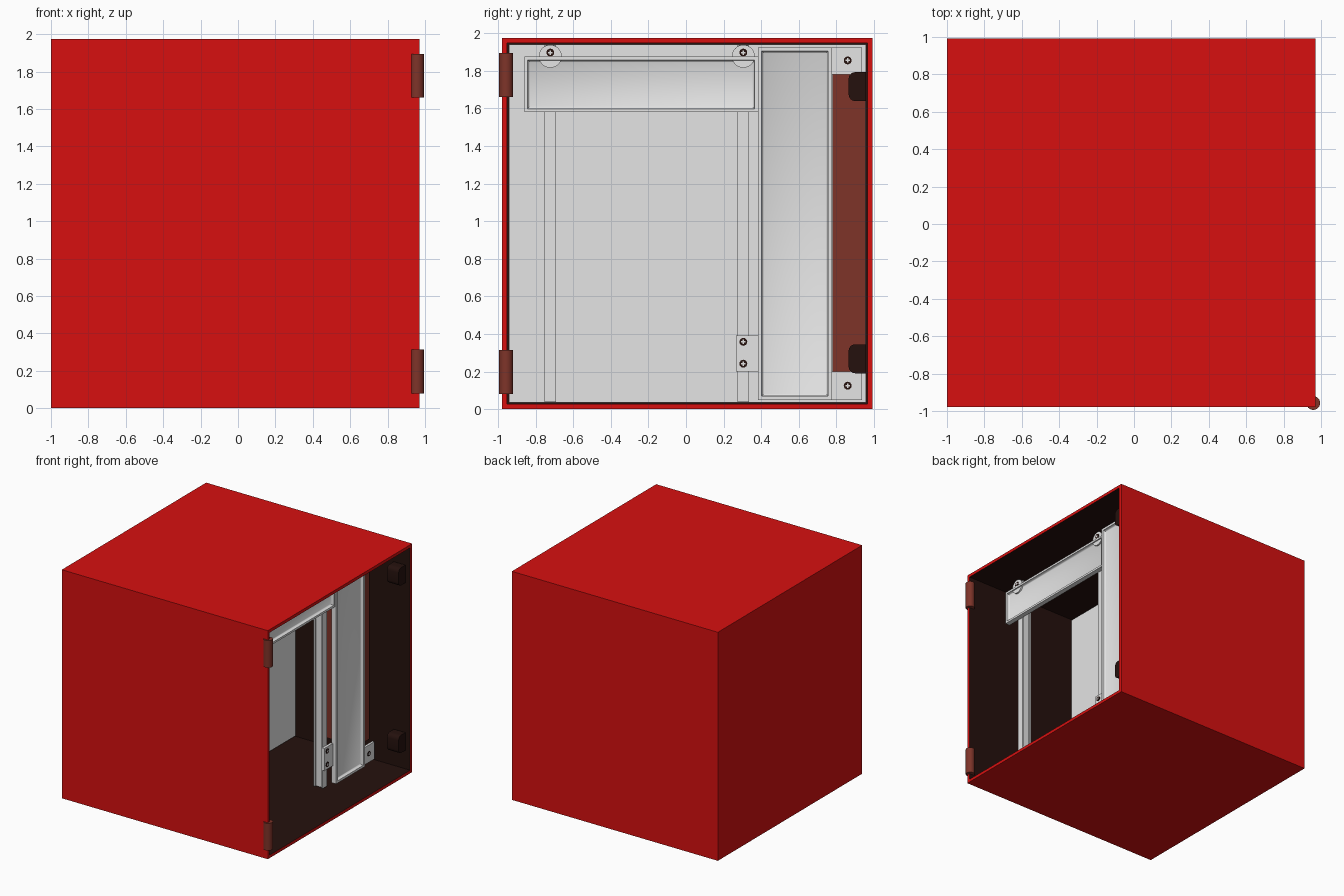
import bpy, bmesh, math
from mathutils import Matrix, Vector

if "Cube" in bpy.data.objects:
    bpy.data.objects.remove(bpy.data.objects["Cube"])


def material(name, rgb):
    m = bpy.data.materials.new(name)
    m.diffuse_color = (*rgb, 1)
    m.use_nodes = True
    m.node_tree.nodes["Principled BSDF"].inputs["Base Color"].default_value = m.diffuse_color
    return m


RED = material("red paint", (0.68, 0.005, 0.005))
DARK = material("dark interior", (0.018, 0.0055, 0.004))
BROWN = material("brown", (0.21, 0.034, 0.022))
GREY = material("light grey metal", (0.78, 0.78, 0.78))


def finish(name, bm, *mats, smooth=False):
    me = bpy.data.meshes.new(name)
    bm.to_mesh(me)
    bm.free()
    ob = bpy.data.objects.new(name, me)
    bpy.context.collection.objects.link(ob)
    for m in mats:
        me.materials.append(m)
    if smooth:
        bpy.ops.object.select_all(action='DESELECT')
        ob.select_set(True)
        bpy.context.view_layer.objects.active = ob
        bpy.ops.object.shade_smooth_by_angle(angle=math.radians(40))
    return ob


def box_bm(x, y, z):
    bm = bmesh.new()
    bmesh.ops.create_cube(bm, size=1)
    for v in bm.verts:
        for i, r in enumerate((x, y, z)):
            v.co[i] = r[1] if v.co[i] > 0 else r[0]
    bm.normal_update()
    return bm


def box(name, x, y, z, mat):
    return finish(name, box_bm(x, y, z), mat)


def cylinder(name, centre, r, depth, mat, along_x=False, sides=24):
    bm = bmesh.new()
    rot = Matrix.Rotation(math.pi / 2, 4, 'Y') if along_x else Matrix()
    bmesh.ops.create_cone(bm, cap_ends=True, segments=sides, radius1=r, radius2=r,
                          depth=depth, matrix=Matrix.Translation(centre) @ rot)
    return finish(name, bm, mat, smooth=True)


def right_face(bm):
    return max(bm.faces, key=lambda f: f.normal.x)


def tray(name, x, y, z, margin):
    """Plate whose right face is pressed in with a rounded step."""
    bm = box_bm(x, y, z)
    face = right_face(bm)
    for t, d in ((margin, 0), (0.003, -0.012), (0.005, -0.007), (0.009, -0.004)):
        bmesh.ops.inset_individual(bm, faces=[face], thickness=t, depth=d)
        bm.normal_update()
    return finish(name, bm, GREY, smooth=True)


# open shell: red outside and rim, dark inside
bm = box_bm((-1, 0.97), (-0.978, 0.993), (0, 1.975))
face = right_face(bm)
bmesh.ops.inset_individual(bm, faces=[face], thickness=0.037, depth=0)
bm.normal_update()
inner = bmesh.ops.inset_individual(bm, faces=[face], thickness=0.0001, depth=-1.93)
for f in inner['faces'] + [face]:
    f.material_index = 1
finish("cabinet_shell", bm, RED, DARK)

# inner back panel
box("back_panel", (-0.14, -0.12), (-0.942, 0.957), (0.036, 1.939), GREY)

# hinge barrels on the front right edge
for n, (a, b) in enumerate(((0.08, 0.315), (1.66, 1.895))):
    cylinder(f"hinge_{n}", (0.958, -0.957, (a + b) / 2), 0.037, b - a, BROWN)

# brown block on the far wall
box("side_block", (0.25, 0.59), (0.78, 0.956), (0.2, 1.78), BROWN)

# dark catches on the far wall, rounded on their free corners
for n, z in enumerate((0.268, 1.716)):
    bm = box_bm((0.82, 0.93), (0.865, 0.957), (z - 0.077, z + 0.077))
    edges = [e for e in bm.edges if all(v.co.y < 0.9 for v in e.verts)
             and abs(e.verts[0].co.x - e.verts[1].co.x) > 0.05]
    bmesh.ops.bevel(bm, geom=edges, offset=0.035, segments=4, profile=0.5,
                    affect='EDGES')
    finish(f"catch_{n}", bm, DARK, smooth=True)

# vertical rails: two flanges joined by a web
for n, y in enumerate((-0.722, 0.305)):
    for part, x, half in (("front", (0.605, 0.617), 0.031),
                          ("web", (0.545, 0.605), 0.017),
                          ("rear", (0.53, 0.545), 0.031)):
        box(f"rail_{n}_{part}", x, (y - half, y + half), (0.037, 1.938), GREY)

# pressed cover plates
tray("upper_plate", (0.617, 0.66), (-0.86, 0.383), (1.58, 1.875), 0.025)
tray("upright_plate", (0.625, 0.67), (0.383, 0.776), (0.05, 1.925), 0.028)


def screw(n, y, z, x):
    cylinder(f"screw_{n}", (x, y, z), 0.021, 0.012, DARK, along_x=True, sides=16)
    box(f"screw_slot_{n}_a", (x, x + 0.009), (y - 0.012, y + 0.012),
        (z - 0.004, z + 0.004), GREY)
    box(f"screw_slot_{n}_b", (x, x + 0.008), (y - 0.004, y + 0.004),
        (z - 0.012, z + 0.012), GREY)


# rounded ears above the upper plate
for n, y in enumerate((-0.722, 0.305)):
    cylinder(f"ear_{n}", (0.636, y, 1.877), 0.061, 0.03, GREY, along_x=True, sides=32)
    screw(f"ear_{n}", y, 1.897, 0.649)

# fixing tabs of the upright plate
for n, (a, b) in enumerate(((0.05, 0.2), (1.78, 1.925))):
    box(f"side_tab_{n}", (0.63, 0.65), (0.776, 0.935), (a, b), GREY)
    screw(f"tab_{n}", 0.86, (0.125, 1.855)[n], 0.648)

# lower bracket joining the rail to the upright plate
box("lower_bracket", (0.617, 0.64), (0.266, 0.383), (0.2, 0.393), GREY)
for n, z in enumerate((0.242, 0.358)):
    screw(f"bracket_{n}", 0.305, z, 0.638)
